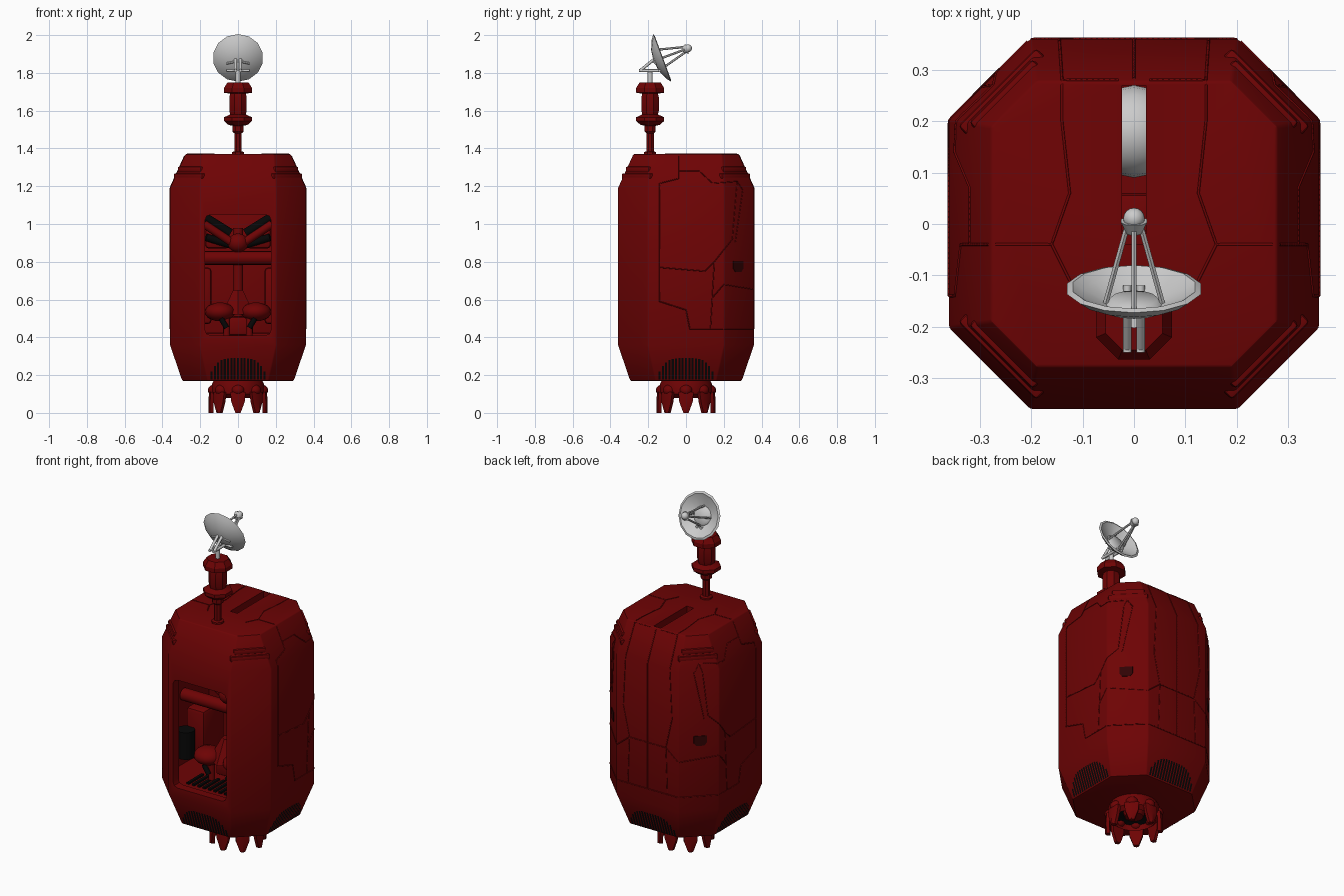
import bpy, bmesh, math
from mathutils import Matrix, Vector
from mathutils.bvhtree import BVHTree

if "Cube" in bpy.data.objects:
    bpy.data.objects.remove(bpy.data.objects["Cube"])


def material(name, rgb):
    m = bpy.data.materials.new(name)
    m.use_nodes = True
    m.diffuse_color = (*rgb, 1)
    m.node_tree.nodes["Principled BSDF"].inputs["Base Color"].default_value = (*rgb, 1)
    return m


RED = material("deep red", (0.155, 0.001, 0.0013))
DARK_RED = material("dark red", (0.03, 0.0008, 0.001))
BLACK = material("near black", (0.002, 0.002, 0.002))
GREY = material("light grey", (0.6, 0.6, 0.6))


def finish(name, bm, mat, angle=35):
    bmesh.ops.remove_doubles(bm, verts=bm.verts, dist=0.0001)
    bmesh.ops.recalc_face_normals(bm, faces=bm.faces)
    me = bpy.data.meshes.new(name)
    bm.to_mesh(me)
    bm.free()
    me.materials.append(mat)
    me.shade_smooth()
    me.set_sharp_from_angle(angle=math.radians(angle))
    ob = bpy.data.objects.new(name, me)
    bpy.context.collection.objects.link(ob)
    return ob


def box(name, centre, size, mat, bevel=0.0, turn=Matrix()):
    bm = bmesh.new()
    bmesh.ops.create_cube(bm, size=1, matrix=Matrix.Diagonal((*size, 1)))
    if bevel:
        bmesh.ops.bevel(bm, geom=bm.edges[:], offset=bevel, segments=2, profile=0.5, affect='EDGES')
    bm.transform(Matrix.Translation(centre) @ turn)
    return finish(name, bm, mat)


def ball(name, centre, size, mat):
    bm = bmesh.new()
    bmesh.ops.create_uvsphere(bm, u_segments=16, v_segments=10, radius=1,
                              matrix=Matrix.Translation(centre) @ Matrix.Diagonal((*size, 1)))
    return finish(name, bm, mat, 60)


def rod(name, a, b, r, mat, r2=None, sides=10):
    a, b = Vector(a), Vector(b)
    turn = (b - a).to_track_quat('Z', 'Y').to_matrix().to_4x4()
    bm = bmesh.new()
    bmesh.ops.create_cone(bm, cap_ends=True, segments=sides, radius1=r, radius2=r if r2 is None else r2,
                          depth=(b - a).length, matrix=Matrix.Translation((a + b) / 2) @ turn)
    return finish(name, bm, mat, 50)


def loft(name, rings, mat, caps=True, angle=35, matrix=Matrix()):
    bm = bmesh.new()
    loops = [[bm.verts.new(p) for p in ring] for ring in rings]
    for lo, hi in zip(loops, loops[1:]):
        for i in range(len(lo)):
            j = (i + 1) % len(lo)
            bm.faces.new((lo[i], lo[j], hi[j], hi[i]))
    if caps:
        bm.faces.new(loops[0][::-1])
        bm.faces.new(loops[-1])
    bm.transform(matrix)
    return finish(name, bm, mat, angle)


def lathe(name, profile, mat, sides=16, matrix=Matrix(), angle=35):
    turns = [2 * math.pi * (k + 0.5) / sides for k in range(sides)]
    rings = [[(r * math.cos(t), r * math.sin(t), z) for t in turns] for r, z in profile]
    return loft(name, rings, mat, False, angle, matrix)


def octagon(half, cut, z):
    return [(x, y, z) for x, y in ((half, -cut), (half, cut), (cut, half), (-cut, half),
                                   (-half, cut), (-half, -cut), (-cut, -half), (cut, -half))]


# Hollow eight-sided hull with a front window and a roof slot
hull = loft("hull", [octagon(0.295, 0.16, 0.17), octagon(0.36, 0.202, 0.36),
                     octagon(0.36, 0.202, 1.19), octagon(0.278, 0.19, 1.37)], RED)
bev = hull.modifiers.new("soft edges", 'BEVEL')
bev.width, bev.segments = 0.005, 2
cutters = [loft("cavity_cutter", [octagon(0.31, 0.17, 0.4), octagon(0.31, 0.17, 1.19),
                                  octagon(0.24, 0.16, 1.32)], RED),
           box("window_cutter", (0, -0.35, 0.73), (0.35, 0.3, 0.64), RED, 0.03),
           box("slot_cutter", (0, 0.115, 1.35), (0.046, 0.31, 0.2), RED)]
for c in cutters:
    c.hide_render = True
    cut = hull.modifiers.new(c.name, 'BOOLEAN')
    cut.operation, cut.solver, cut.object = 'DIFFERENCE', 'EXACT', c
dg = bpy.context.evaluated_depsgraph_get()
shell = bpy.data.meshes.new_from_object(hull.evaluated_get(dg))
hull.modifiers.clear()
hull.data = shell
for c in cutters:
    bpy.data.objects.remove(c)
shell.shade_smooth()
shell.set_sharp_from_angle(angle=math.radians(30))

# Panel seams, dropped onto the hull along an axis
bm = bmesh.new()
bm.from_mesh(shell)
tree = BVHTree.FromBMesh(bm)
bm.free()
seams = bpy.data.curves.new("panel_seams", 'CURVE')
seams.dimensions, seams.bevel_depth, seams.bevel_resolution = '3D', 0.0028, 0
seams.materials.append(RED)


def seam(points, place, direction):
    hits = []
    for a, b in zip(points, points[1:]):
        a, b = Vector(a), Vector(b)
        n = max(2, int((b - a).length / 0.01))
        for k in range(n + 1):
            hit = tree.ray_cast(Vector(place(*a.lerp(b, k / n))), Vector(direction))[0]
            if hit:
                hits.append(hit)
    sp = seams.splines.new('POLY')
    sp.points.add(len(hits) - 1)
    for p, h in zip(sp.points, hits):
        p.co = (*h, 1)


side_lines = [
    [(-0.04, 1.36), (-0.04, 1.24), (-0.14, 1.215), (-0.14, 0.59), (0, 0.545), (0.02, 0.445), (0.355, 0.445)],
    [(-0.04, 1.28), (0.07, 1.28), (0.14, 1.215), (0.27, 1.225), (0.245, 0.92), (0.15, 0.8), (0.13, 0.445)],
    [(-0.14, 0.77), (0.1, 0.75), (0.15, 0.8)],
    [(0.27, 1.225), (0.3, 1.18), (0.26, 0.9)],
    [(0.14, 0.61), (0.2, 0.68), (0.355, 0.655)]]
roof_lines = [[(0.03, 0.28), (0.14, 0.28), (0.14, 0.2), (0.125, 0.06), (0.16, -0.04), (0.27, -0.04)],
              [(0.16, -0.04), (0.125, -0.11)], [(0.14, 0.28), (0.145, 0.355)]]
back_lines = [[(0.145, 1.2), (0.16, 0.9), (0.12, 0.72), (0.13, 0.445)],
              [(0.2, 0.655), (0.12, 0.72), (0, 0.72)], [(0.2, 0.445), (0, 0.445)]]
seam([(0, 1.36), (0, 0.445)], lambda x, z: (x, 1, z), (0, -1, 0))
for s in (1, -1):
    for line in side_lines:
        seam(line, lambda y, z: (s, y, z), (-s, 0, 0))
    for line in roof_lines:
        seam(line, lambda x, y: (s * x, y, 2), (0, 0, -1))
    for line in back_lines:
        seam(line, lambda x, z: (s * x, 1, z), (0, -1, 0))
    # Dark hatch grips on the rear corners, narrower at the foot
    loft("hatch_grip", [[(x, y, z) for x, z in ((-0.022, -0.03), (0.022, -0.03), (0.036, -0.012),
                                                (0.036, 0.028), (-0.036, 0.028), (-0.036, -0.012))]
                        for y in (-0.004, 0.004)], DARK_RED,
         matrix=Matrix.Translation((s * 0.286, 0.275, 0.775)) @ Matrix.Rotation(-s * math.pi / 4, 4, 'Z'))
bpy.context.collection.objects.link(bpy.data.objects.new("panel_seams", seams))

# Double ledges on the shoulder corners
for k in range(4):
    a = math.pi / 4 + k * math.pi / 2
    for r, z, w in ((0.342, 1.288, 0.175), (0.352, 1.252, 0.215)):
        box("shoulder_ledge", (r * math.cos(a), r * math.sin(a), z), (0.05, w, 0.032), RED, 0.008,
            Matrix.Rotation(a, 4, 'Z'))

# Arched vents low on the four sides
for k in range(4):
    bm = bmesh.new()
    for i in range(-8, 9):
        x = i * 0.0175
        top = 0.29 - 0.07 * (i / 8) ** 4
        quad = [(x + dx, -0.298 - (z - 0.17) * 0.342, z)
                for dx, z in ((-0.0055, 0.176), (0.0055, 0.176), (0.0055, top), (-0.0055, top))]
        bm.faces.new([bm.verts.new(p) for p in quad])
    bm.transform(Matrix.Rotation(k * math.pi / 2, 4, 'Z'))
    finish("vent_slots", bm, BLACK)

# Thruster ring with petals
lathe("thruster_ring", [(0.125, 0.18), (0.14, 0.15), (0.138, 0.1), (0.115, 0.08),
                        (0.105, 0.13), (0, 0.13)], RED, 24)
lathe("thruster_throat", [(0.106, 0.11), (0.07, 0.125), (0, 0.125)], BLACK, 24)
lathe("thruster_core", [(0.06, 0.13), (0.05, 0.1), (0, 0.09)], RED)
for k in range(8):
    a = k * math.pi / 4
    c, s = math.cos(a), math.sin(a)
    ball("petal_knuckle", (0.125 * c, 0.125 * s, 0.12), (0.034, 0.034, 0.03), RED)
    loft("thruster_petal", [[(r + dx * 0.3, side * w, z) for dx, side in
                             ((-0.04, -1), (0.02, -1), (0.05, 0), (0.02, 1), (-0.04, 1))]
                            for r, w, z in ((0.141, 0.014, 0), (0.142, 0.036, 0.06), (0.138, 0.04, 0.11))],
         RED, matrix=Matrix.Rotation(a, 4, 'Z'))

# Antenna mast
lathe("antenna_mast", [(0, 1.36), (0.035, 1.36), (0.035, 1.38), (0.021, 1.385), (0.021, 1.48), (0.032, 1.49),
                       (0.032, 1.52), (0.055, 1.525), (0.08, 1.545), (0.08, 1.565), (0.045, 1.58),
                       (0.05, 1.6), (0.05, 1.67), (0.045, 1.69), (0.08, 1.695), (0.08, 1.72),
                       (0.06, 1.75), (0, 1.75)], RED, 8, Matrix.Translation((0, -0.19, 0)), 25)
rod("dish_post", (0, -0.19, 1.74), (0, -0.19, 1.815), 0.013, GREY)

# Tilted dish with feed, struts and back frame
axis = Vector((0, 0.938, 0.347))
frame = Matrix.Translation((0, -0.13, 1.878)) @ axis.to_track_quat('Z', 'Y').to_matrix().to_4x4()
lathe("dish", [(0, -0.045), (0.06, -0.036), (0.11, -0.014), (0.134, 0.004), (0.122, 0.008),
               (0.1, -0.006), (0.055, -0.026), (0.045, -0.016), (0, -0.016)], GREY, 14, frame, 50)
feed = frame @ Vector((0, 0, 0.15))
ball("dish_feed", feed, (0.021, 0.021, 0.021), GREY)
rod("feed_collar", frame @ Vector((0, 0, 0.12)), frame @ Vector((0, 0, 0.145)), 0.015, GREY, 0.027)
for k in range(4):
    a = k * math.pi / 2
    rod("feed_strut", frame @ Vector((0.055 * math.cos(a), 0.055 * math.sin(a), -0.025)),
        frame @ Vector((0.013 * math.cos(a), 0.013 * math.sin(a), 0.135)), 0.006, GREY, sides=6)
for s in (1, -1):
    x = s * 0.013
    rod("dish_arm", (x, -0.245, 1.81), (x, -0.165, 1.875), 0.008, GREY, sides=8)
    rod("dish_base_arm", (x, -0.25, 1.812), (x, -0.12, 1.812), 0.008, GREY, sides=8)
    rod("dish_brace", (x, -0.17, 1.86), (s * 0.06, -0.16, 1.85), 0.006, GREY, sides=6)
rod("dish_crossbar", (-0.06, -0.14, 1.812), (0.06, -0.14, 1.812), 0.007, GREY, sides=8)

# Cabin interior
rod("cabin_beam", (-0.3, -0.08, 0.82), (0.3, -0.08, 0.82), 0.036, RED, sides=16)
rod("cabin_column", (0, -0.04, 0.41), (0, -0.04, 0.98), 0.028, RED)
ball("column_joint", (0, -0.09, 0.9), (0.055, 0.05, 0.05), RED)
box("cabin_back_panel", (0, 0.28, 0.75), (0.4, 0.05, 0.66), RED, 0.01)
box("seat_base", (0, -0.02, 0.46), (0.16, 0.16, 0.1), RED, 0.015)
rod("seat_hub", (0, -0.1, 0.52), (0, -0.1, 0.65), 0.1, RED, 0.03, 6)
for i in range(-4, 5):
    box("floor_grille_bar", (i * 0.035, -0.2, 0.404), (0.016, 0.14, 0.012), BLACK)
for s in (1, -1):
    ball("seat_cushion", (s * 0.095, -0.14, 0.535), (0.08, 0.08, 0.05), RED)
    rod("ceiling_brace", (s * 0.03, -0.1, 0.9), (s * 0.18, -0.1, 1.0), 0.022, RED)
    rod("upper_hose", (s * 0.04, -0.05, 0.95), (s * 0.2, -0.05, 1.05), 0.025, BLACK)
    rod("lower_hose", (s * 0.04, -0.02, 0.89), (s * 0.17, -0.05, 0.93), 0.02, BLACK)
    box("side_console", (s * 0.2, -0.02, 0.62), (0.12, 0.2, 0.3), RED, 0.02)
    rod("side_tank", (s * 0.23, -0.16, 0.5), (s * 0.23, -0.16, 0.66), 0.05, BLACK)
    rod("seat_hose", (s * 0.06, -0.19, 0.45), (s * 0.09, -0.19, 0.5), 0.014, BLACK)
    rod("floor_strut", (s * 0.06, -0.16, 0.41), (s * 0.06, -0.16, 0.54), 0.018, RED)
    box("upper_locker", (s * 0.11, 0.05, 0.93), (0.13, 0.16, 0.12), RED, 0.02)

# Pale tank beneath the roof slot
ball("roof_tank", (0, 0.18, 1.18), (0.09, 0.09, 0.09), GREY)
